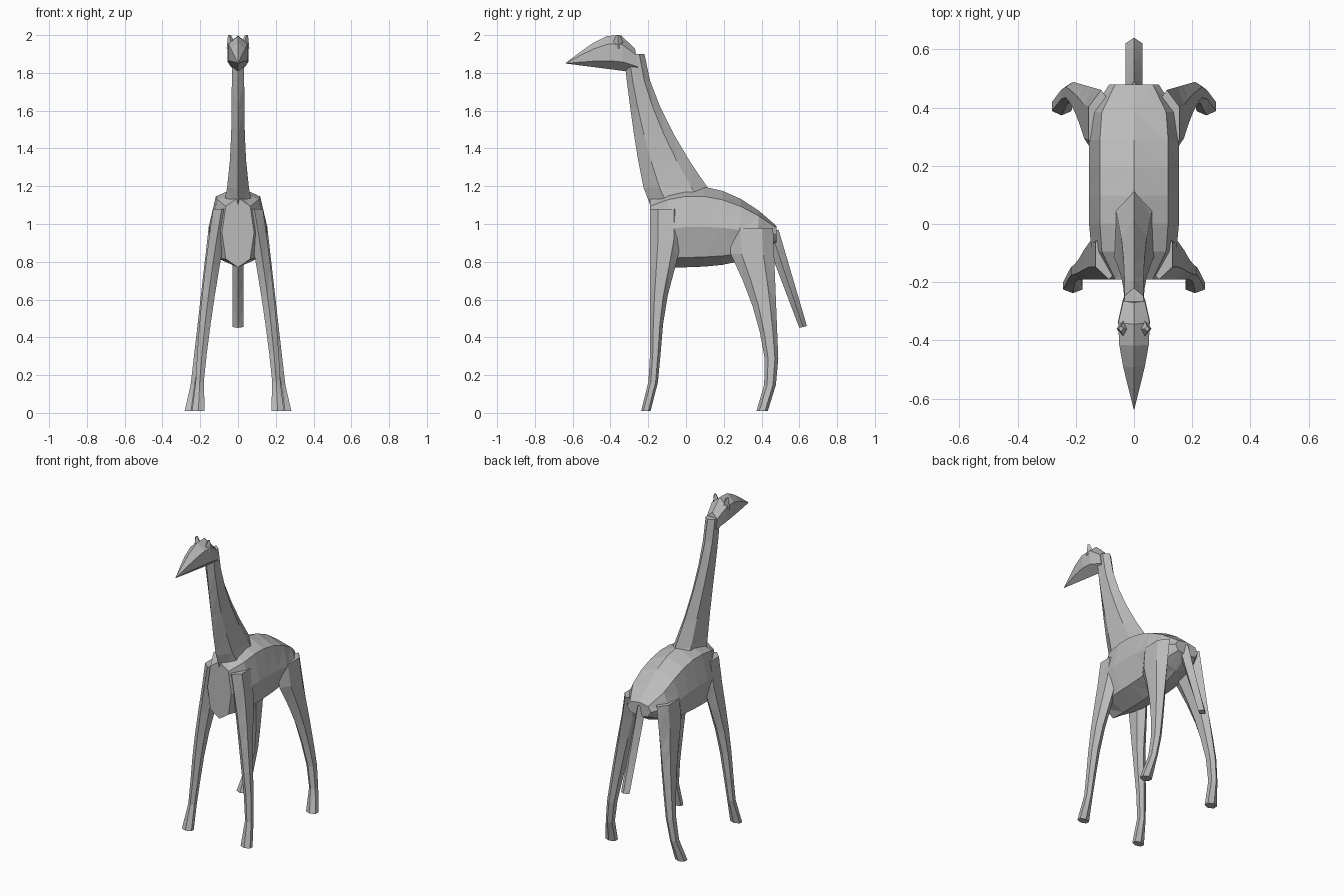
import bpy
import bmesh
from math import sin, cos, pi, copysign

default_cube = bpy.data.objects.get("Cube")
if default_cube:
    bpy.data.objects.remove(default_cube, do_unlink=True)

grey = bpy.data.materials.new("plain_grey")
grey.use_nodes = True
grey.diffuse_color = (.5, .5, .5, 1)
shader = grey.node_tree.nodes["Principled BSDF"]
shader.inputs["Base Color"].default_value = grey.diffuse_color


def blend(start, end, t):
    return start + (end - start) * t


def loft(name, section, steps, sides=6, side=1, boxy=1):
    """Skin rings given by section(t): two opposite edges as (y, z), centre x, half width."""
    bm = bmesh.new()
    rings = []
    for step in range(steps + 1):
        (near_y, near_z), (far_y, far_z), centre_x, half_width = section(step / steps)
        ring = []
        for corner in range(sides):
            angle = 2 * pi * corner / sides
            along, across = [copysign(abs(value) ** boxy, value)
                             for value in (cos(angle), sin(angle))]
            mix = (1 - along) / 2
            ring.append(bm.verts.new((side * (centre_x + across * half_width),
                                      blend(near_y, far_y, mix),
                                      blend(near_z, far_z, mix))))
        rings.append(ring)
    for lower, upper in zip(rings, rings[1:]):
        for corner in range(sides):
            following = (corner + 1) % sides
            bm.faces.new((lower[corner], lower[following], upper[following], upper[corner]))
    bm.faces.new(rings[0])
    bm.faces.new(rings[-1])
    bmesh.ops.remove_doubles(bm, verts=bm.verts[:], dist=.001)
    bmesh.ops.triangulate(bm, faces=bm.faces[:])
    bmesh.ops.recalc_face_normals(bm, faces=bm.faces[:])
    mesh = bpy.data.meshes.new(name)
    bm.to_mesh(mesh)
    bm.free()
    mesh.materials.append(grey)
    part = bpy.data.objects.new(name, mesh)
    bpy.context.collection.objects.link(part)


# Torso: flat chest, arched back, belly rising towards the rump
def torso(t):
    y = blend(-.19, .48, t)
    belly = .77 + .13 * t ** 4
    back = 1.2 - .5 * (t - .35) ** 2
    return (y, belly), (y, back), 0, .155 - .07 * (2 * t - 1) ** 6


# Neck: straight throat, nape sweeping down into the withers
def neck(t):
    z = blend(1.05, 1.9, t)
    throat = -.17 - .16 * t ** .6
    nape = -.22 + .44 * (1 - t) ** 1.5
    return (throat, z), (nape, z), 0, .038 + .06 * (1 - t) ** 4


# Head: domed brow tapering to a pointed muzzle
def head(t):
    y = blend(-.25, -.64, t)
    jaw = blend(1.8, 1.85, t)
    height = .19 * sin(pi * ((t + .1) / 1.1) ** .6)
    return (y, jaw), (y - .02 * (1 - t), jaw + height), 0, height / 3


# Ear: small tapering wedge
def ear(t):
    z = blend(1.93, 2, t)
    depth = blend(.04, .01, t)
    return (-.36 - depth, z), (-.36 + depth, z), blend(.03, .045, t), blend(.03, .008, t)


# Tail: swings back and down
def tail(t):
    y = blend(.45, .62, t)
    z = blend(.95, .45, t)
    depth = blend(.04, .02, t)
    return (y - depth, z), (y + depth, z + depth / 2), 0, .03


def hoof_reach(z):
    return max(0, .05 - z / 4)


def leg_width(z):
    return max(.04 - z / 10, .02 + .03 * z)


# Front leg: straight shin, deep shoulder, hoof reaching forward
def front_leg(t):
    z = blend(.01, 1.08, t)
    front = -.19 - hoof_reach(z)
    depth = min(.17, .05 + .18 * z ** 3)
    return (front, z), (front + depth, z), .21 - .11 * z ** 1.5, leg_width(z)


# Hind leg: heavy thigh, narrow hock, hoof reaching forward
def hind_leg(t):
    z = blend(.01, .98, t)
    heel = .5 - .04 * z - 1.4 * hoof_reach(z)
    depth = min(.23, .06 + .27 * z ** 2.5)
    return (heel - depth, z), (heel, z), .25 - .14 * z, leg_width(z)


loft("torso", torso, steps=7, sides=8, boxy=.8)
loft("neck", neck, steps=6)
loft("head", head, steps=5)
loft("tail", tail, steps=4, sides=4)
for side, label in ((1, "left"), (-1, "right")):
    loft("ear_" + label, ear, steps=1, sides=4, side=side)
    loft("front_leg_" + label, front_leg, steps=7, side=side)
    loft("hind_leg_" + label, hind_leg, steps=7, side=side)
